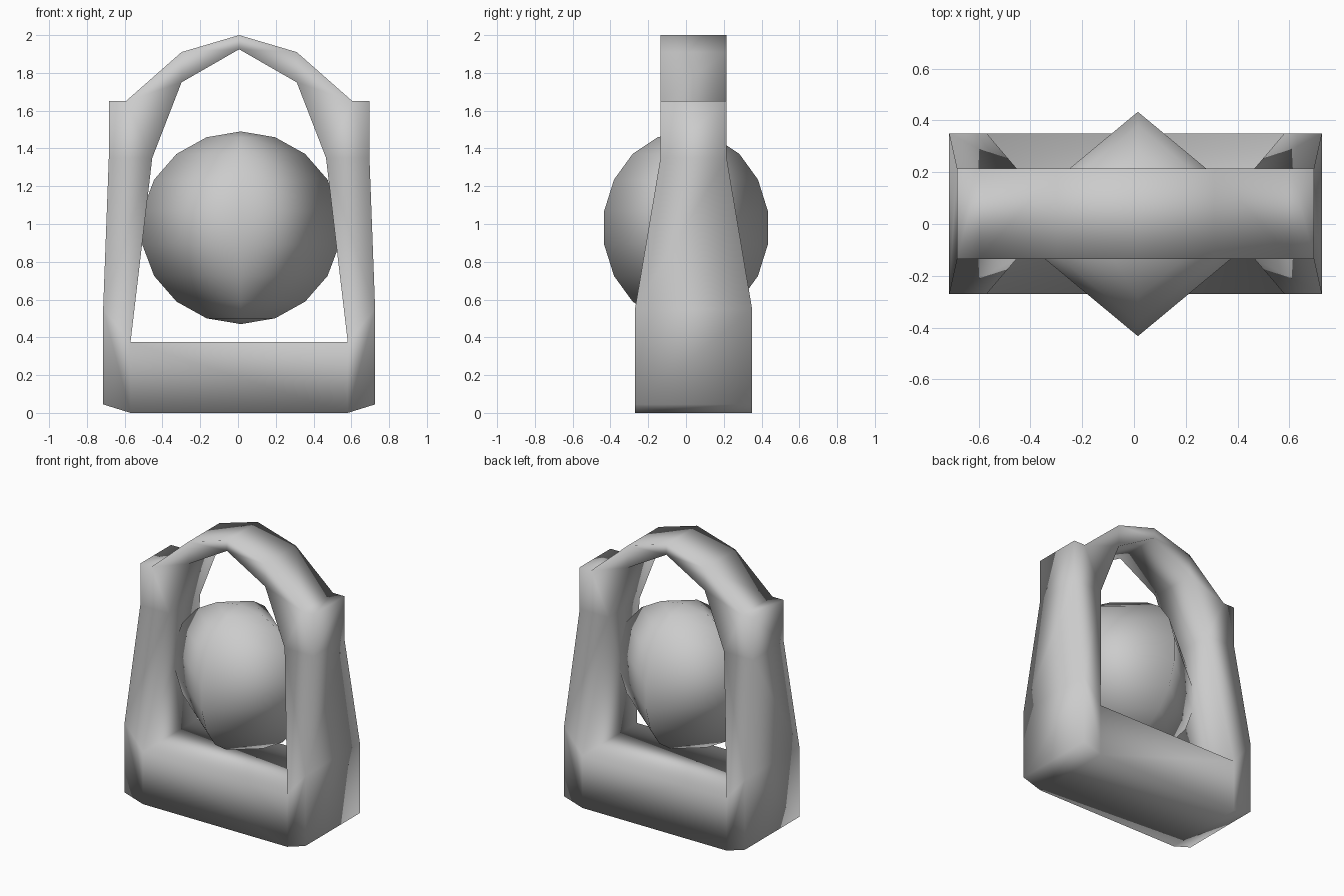
import bpy, bmesh

if "Cube" in bpy.data.objects:
    bpy.data.objects.remove(bpy.data.objects["Cube"])

# Half outline of the frame: x, z, half depth (mirrored across x)
outer = [(0, 0, .31), (.575, 0, .31), (.72, .045, .31), (.72, .55, .31), (.69, 1.35, .175),
         (.69, 1.65, .175), (.6, 1.65, .175), (.305, 1.91, .175), (0, 2.0, .175)]
inner = [(0, .375, .31), (.575, .375, .31), (.46, 1.35, .175), (.305, 1.75, .175), (0, 1.925, .175)]
# Flat panels between outer and inner outline, as (outer indices, inner indices)
panels = [((0, 1), (1, 0)), ((1, 2, 3), (1,)), ((3, 4), (2, 1)),
          ((4, 5, 6), (2,)), ((6, 7), (3, 2)), ((7, 8), (4, 3))]

# Frame: base bar, tapering uprights and arch in one piece
bm = bmesh.new()


def pair(points):
    return [[bm.verts.new((x, s * d, z)) for x, z, d in points] for s in (-1, 1)]


out, inn = pair(outer), pair(inner)
for s in (0, 1):
    for o, i in panels:
        bm.faces.new([out[s][k] for k in o] + [inn[s][k] for k in i])
for front, back in (out, inn):
    for k in range(len(front) - 1):
        bm.faces.new((front[k], back[k], back[k + 1], front[k + 1]))
half = bm.faces[:] + bm.edges[:] + bm.verts[:]
bmesh.ops.mirror(bm, geom=half, axis='X', merge_dist=0.001)
bmesh.ops.remove_doubles(bm, verts=bm.verts[:], dist=0.001)
# One clean span along the base bar
centre = [e for e in bm.edges if all(abs(v.co.x) < .001 and v.co.z < .5 for v in e.verts)]
bmesh.ops.dissolve_edges(bm, edges=centre, use_verts=True)
bmesh.ops.recalc_face_normals(bm, faces=bm.faces[:])
mesh = bpy.data.meshes.new("arched_frame")
bm.to_mesh(mesh)
bm.free()
mesh.shade_smooth()
frame = bpy.data.objects.new("arched_frame", mesh)
frame.location = (.006, .04, 0)
bpy.context.collection.objects.link(frame)

# Four-sided ball hanging in the opening
bpy.ops.mesh.primitive_uv_sphere_add(segments=4, ring_count=9, radius=1, location=(.015, 0, .98))
ball = bpy.context.object
ball.name = "hanging_ball"
ball.scale = (.53, .44, .51)
bpy.ops.object.shade_smooth()
